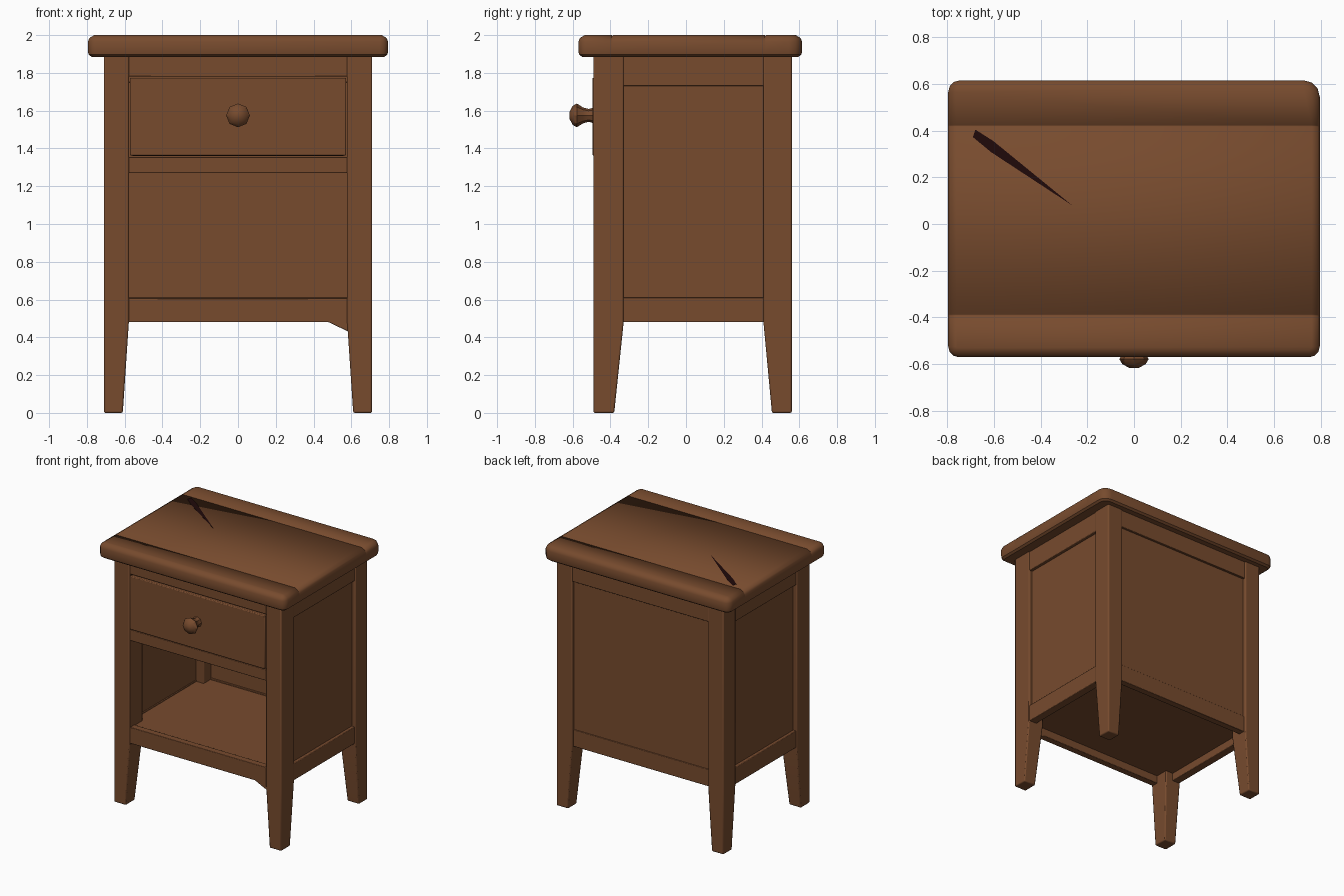
import bpy, bmesh, math
from mathutils import Vector

cube = bpy.data.objects.get("Cube")
if cube:
    bpy.data.objects.remove(cube, do_unlink=True)


def make_material(name, colour):
    mat = bpy.data.materials.new(name)
    mat.use_nodes = True
    mat.diffuse_color = colour
    mat.node_tree.nodes["Principled BSDF"].inputs["Base Color"].default_value = colour
    return mat


WOOD = make_material("brown wood", (0.185, 0.07, 0.027, 1))
DARK = make_material("dark scratch", (0.014, 0.003, 0.003, 1))


def finish(bm, name, bevel=0.0, mat=WOOD):
    bmesh.ops.recalc_face_normals(bm, faces=bm.faces)
    mesh = bpy.data.meshes.new(name)
    bm.to_mesh(mesh)
    bm.free()
    obj = bpy.data.objects.new(name, mesh)
    bpy.context.collection.objects.link(obj)
    mesh.materials.append(mat)
    if bevel:
        mod = obj.modifiers.new("Soft edges", "BEVEL")
        mod.width = bevel
        mod.segments = 2
        mod.limit_method = "ANGLE"
    bpy.ops.object.select_all(action="DESELECT")
    obj.select_set(True)
    bpy.context.view_layer.objects.active = obj
    bpy.ops.object.shade_smooth_by_angle(angle=math.radians(35))
    return obj


def loft(name, loops, bevel=0.0, mat=WOOD):
    """Join matching point loops into a capped solid."""
    bm = bmesh.new()
    rings = [[bm.verts.new(p) for p in loop] for loop in loops]
    n = len(rings[0])
    for a, b in zip(rings, rings[1:]):
        for i in range(n):
            j = (i + 1) % n
            bm.faces.new((a[i], a[j], b[j], b[i]))
    bm.faces.new(rings[0])
    bm.faces.new(rings[-1])
    return finish(bm, name, bevel, mat)


def rect(x0, x1, y0, y1, z):
    return [(x0, y0, z), (x1, y0, z), (x1, y1, z), (x0, y1, z)]


def box(name, x, y, z, bevel=0.004):
    return loft(name, [rect(*x, *y, z[0]), rect(*x, *y, z[1])], bevel)


# Four tapered legs, straight on the outer faces
for side, sx in (("left", 1), ("right", -1)):
    for end, outer, inner, foot in (("front", -0.49, -0.33, -0.38),
                                    ("back", 0.56, 0.41, 0.455)):
        loops = [rect(sx * xi, sx * 0.71, outer, yi, z)
                 for z, xi, yi in ((0, 0.61, foot), (0.48, 0.578, inner), (1.9, 0.578, inner))]
        loft(f"{end}_{side}_leg", loops, 0.008)

    # Side frame and recessed panel
    def span(a, b):
        return sorted((sx * a, sx * b))
    box(f"{side}_side_panel", span(0.645, 0.68), (-0.36, 0.45), (0.56, 1.8))
    box(f"{side}_top_rail", span(0.63, 0.703), (-0.36, 0.45), (1.73, 1.9))
    box(f"{side}_bottom_rail", span(0.64, 0.703), (-0.36, 0.45), (0.48, 0.61))

# Back panel and rails
box("back_panel", (-0.6, 0.6), (0.5, 0.535), (0.56, 1.8))
box("back_top_rail", (-0.6, 0.6), (0.49, 0.552), (1.75, 1.9))
box("back_bottom_rail", (-0.6, 0.6), (0.49, 0.541), (0.48, 0.61))

# Front rails; the lowest has a small bracket on one end
box("front_top_rail", (-0.6, 0.6), (-0.482, -0.4), (1.78, 1.9))
box("front_middle_rail", (-0.6, 0.6), (-0.482, -0.4), (1.27, 1.355))
outline = [(-0.6, 0.48), (0.48, 0.48), (0.585, 0.43), (0.6, 0.43), (0.6, 0.605), (-0.6, 0.605)]
loft("front_bottom_rail", [[(x, y, z) for x, z in outline] for y in (-0.482, -0.43)], 0.004)

# Shelf, compartment ceiling and drawer
box("shelf", (-0.65, 0.65), (-0.45, 0.51), (0.54, 0.6))
box("compartment_ceiling", (-0.65, 0.65), (-0.41, 0.51), (1.29, 1.34))
box("drawer_front", (-0.573, 0.573), (-0.496, -0.42), (1.363, 1.774), 0.006)
box("drawer_body", (-0.56, 0.56), (-0.43, 0.45), (1.36, 1.76))

# Faceted knob turned about the front-to-back axis
profile = [(-0.485, 0.042), (-0.515, 0.034), (-0.545, 0.042), (-0.578, 0.063), (-0.6, 0.05), (-0.617, 0.018)]
SIDES = 8
loft("drawer_knob", [[(r * math.cos(math.tau * i / SIDES), y, 1.575 + r * math.sin(math.tau * i / SIDES))
                      for i in range(SIDES)] for y, r in profile])

# Table top with rounded corners, soft edges and two plank seams
X, FRONT, BACK = 0.795, -0.57, 0.615
corners = [(X, BACK, 0.07), (-X, BACK, 0.05), (-X, FRONT, 0.045), (X, FRONT, 0.045)]


def top_outline(inset, z):
    points = []
    for k, (cx, cy, r) in enumerate(corners):
        ox = cx - math.copysign(r, cx)
        oy = cy - math.copysign(r, cy)
        for step in range(4):
            a = math.pi / 2 * (k + step / 3)
            points.append((ox + (r - inset) * math.cos(a), oy + (r - inset) * math.sin(a), z))
    return points


edge = [(0.02, 1.885), (0.004, 1.897), (0, 1.915), (0, 1.965), (0.009, 1.985), (0.034, 2.0)]
top = loft("table_top", [top_outline(i, z) for i, z in edge])
bm = bmesh.new()
bm.from_mesh(top.data)
for seam in (-0.39, 0.42):
    for offset in (-0.003, 0, 0.003):
        bmesh.ops.bisect_plane(bm, geom=bm.verts[:] + bm.edges[:] + bm.faces[:], dist=1e-5,
                               plane_co=(0, seam + offset, 0), plane_no=(0, 1, 0))
    for v in bm.verts:
        if abs(v.co.y - seam) < 1e-4 and v.co.z > 1.98:
            v.co.z -= 0.006
bm.to_mesh(top.data)
bm.free()

# Dark wedge-shaped scratch on the top
start, tip = Vector((-0.68, 0.385)), Vector((-0.265, 0.08))
along = (tip - start).normalized()
across = Vector((-along.y, along.x))
shape = [start - across * 0.016, start + along * 0.1 - across * 0.022, tip,
         start + along * 0.08 + across * 0.022, start + across * 0.016 - along * 0.01]
loft("top_scratch", [[(p.x, p.y, z) for p in shape] for z in (1.997, 2.001)], mat=DARK)
